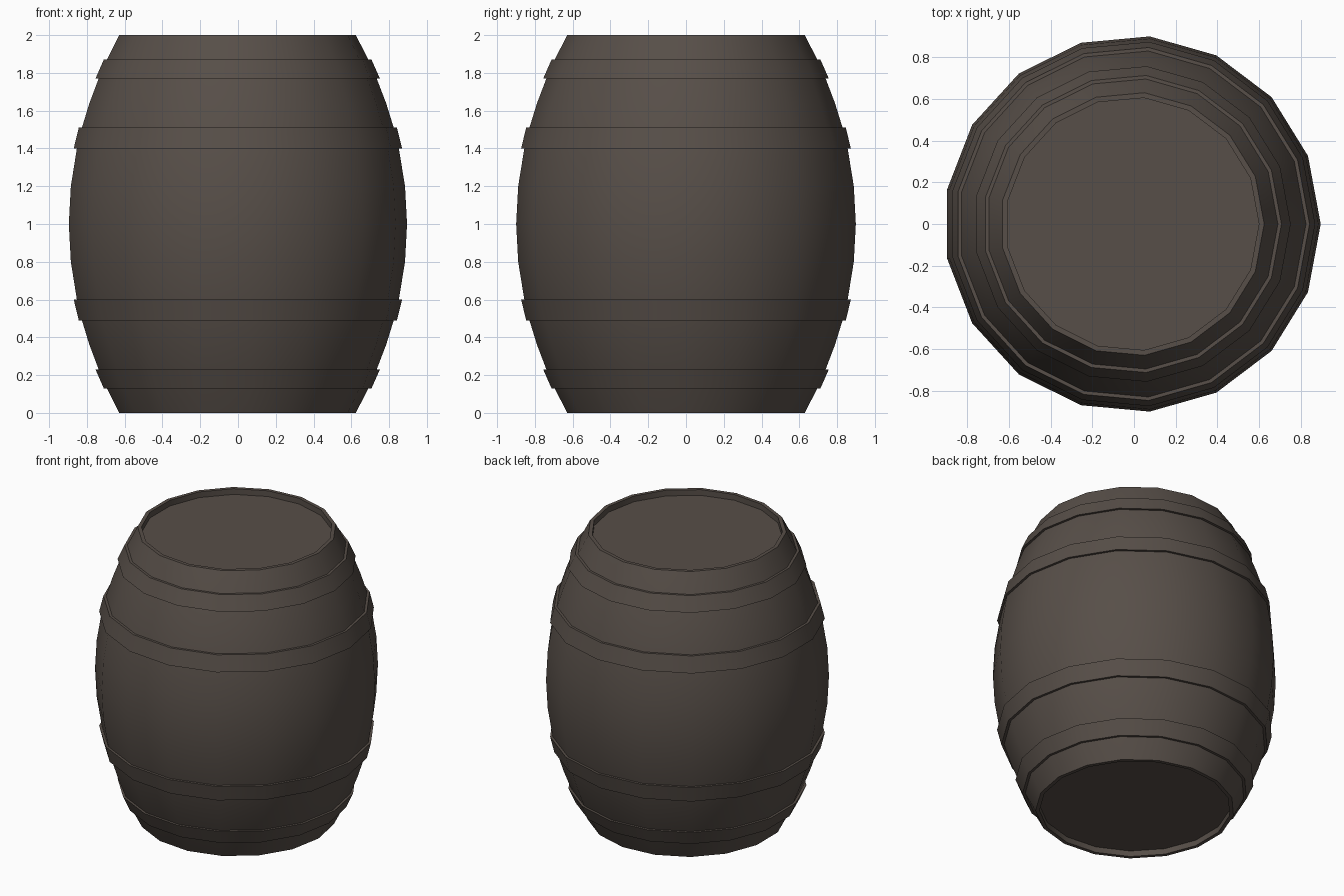
import bpy, math

if "Cube" in bpy.data.objects:
    bpy.data.objects.remove(bpy.data.objects["Cube"])

SIDES = 17
CX = -0.008          # odd side count: shift so the bounds are centred

wood = bpy.data.materials.new("dark_grey_brown")
wood.diffuse_color = (0.095, 0.077, 0.065, 1)
wood.use_nodes = True
wood.node_tree.nodes["Principled BSDF"].inputs["Base Color"].default_value = wood.diffuse_color


def bulge(z):
    """Barrel radius at height z."""
    return 0.903 - 0.271 * (z - 1) ** 2


def lathe(name, profile, closed=False):
    """Spin an (r, z) profile, listed bottom to top on the outside, into a 17-sided solid."""
    verts, faces = [], []
    n = len(profile)
    for r, z in profile:
        for i in range(SIDES):
            a = 2 * math.pi * i / SIDES
            verts.append((CX + r * math.cos(a), r * math.sin(a), z))
    for k in range(n if closed else n - 1):
        a, b = k * SIDES, ((k + 1) % n) * SIDES
        for i in range(SIDES):
            j = (i + 1) % SIDES
            faces.append((a + i, a + j, b + j, b + i))
    if not closed:
        faces.append(tuple(reversed(range(SIDES))))
        faces.append(tuple(range((n - 1) * SIDES, n * SIDES)))
    me = bpy.data.meshes.new(name)
    me.from_pydata(verts, [], faces)
    me.materials.append(wood)
    ob = bpy.data.objects.new(name, me)
    bpy.context.collection.objects.link(ob)
    bpy.ops.object.select_all(action='DESELECT')
    ob.select_set(True)
    bpy.context.view_layer.objects.active = ob
    bpy.ops.object.shade_smooth_by_angle(angle=math.radians(30))


# Barrel body with recessed heads at both ends
heights = [0, 0.13, 0.23, 0.36, 0.49, 0.60, 0.8]
heights += [1.0] + [2 - z for z in reversed(heights)]
body = [(0.607, 0.04), (0.607, 0)] + [(bulge(z), z) for z in heights]
body += [(0.607, 2), (0.607, 1.96)]
lathe("barrel_body", body)

# Four hoops following the bulge
T = 0.017
for name, z0, z1 in (("bottom_hoop", 0.13, 0.23), ("lower_hoop", 0.49, 0.60),
                     ("upper_hoop", 1.40, 1.51), ("top_hoop", 1.77, 1.87)):
    lathe(name, [(bulge(z0) + T, z0), (bulge(z1) + T, z1),
                 (bulge(z1) - 0.01, z1), (bulge(z0) - 0.01, z0)], closed=True)
